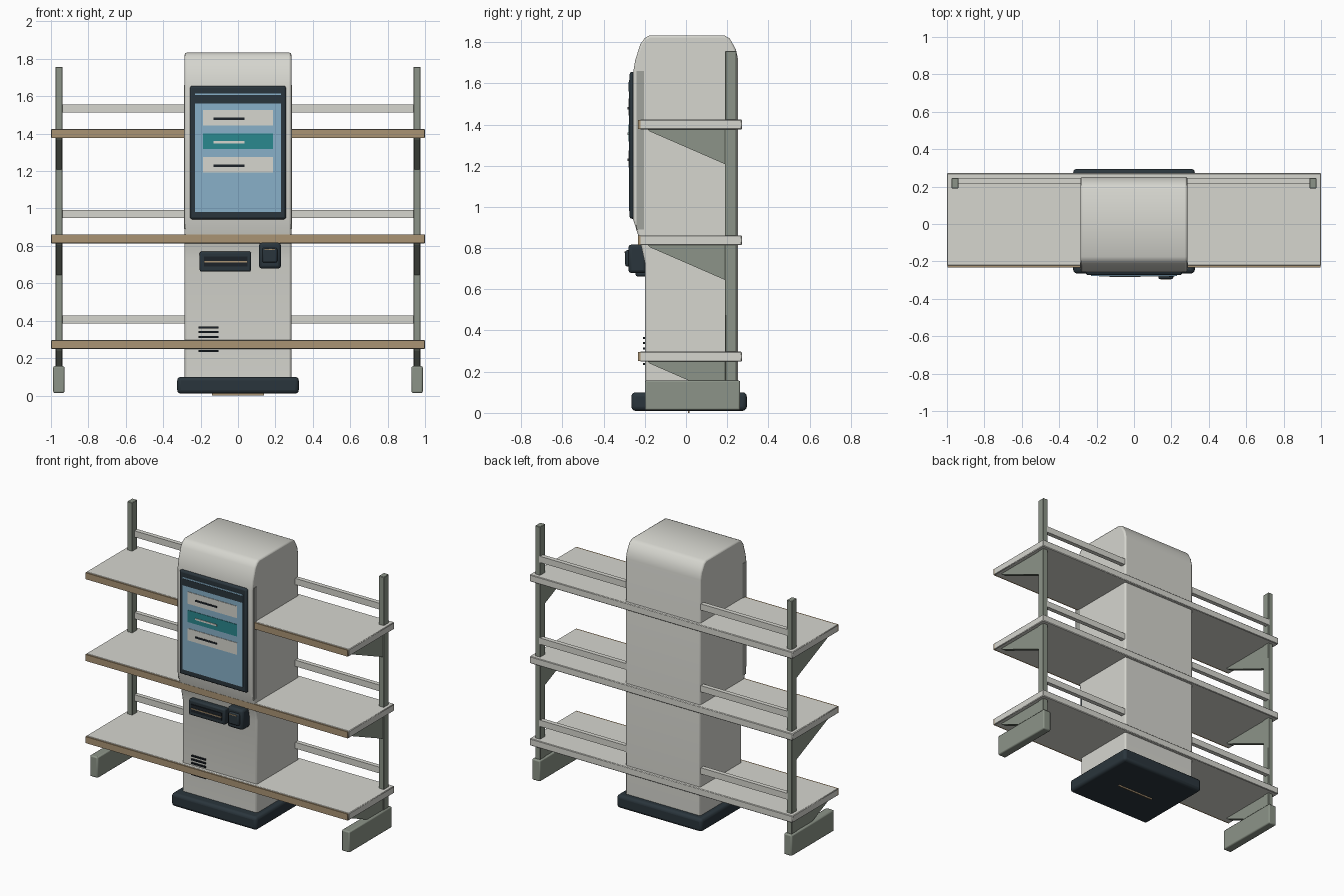
import bpy, bmesh, math

cube = bpy.data.objects.get("Cube")
if cube:
    bpy.data.objects.remove(cube)


def material(name, r, g, b):
    lin = [(c / 255 / 12.92) if c < 11 else ((c / 255 + 0.055) / 1.055) ** 2.4 for c in (r, g, b)]
    m = bpy.data.materials.new(name)
    m.use_nodes = True
    m.diffuse_color = (*lin, 1)
    m.node_tree.nodes["Principled BSDF"].inputs["Base Color"].default_value = (*lin, 1)
    return m


SHELL = material("warm white", 214, 214, 207)
STEEL = material("grey green steel", 140, 148, 136)
SEAM = material("seam grey", 160, 162, 156)
DARK = material("dark slate", 42, 53, 60)
WOOD = material("wood edge", 170, 148, 116)
GLASS = material("screen blue", 136, 176, 200)
TEAL = material("teal", 42, 136, 142)
BLACK = material("near black", 28, 34, 40)


def finish(name, bm, mat, bevel=0, segments=2):
    bmesh.ops.recalc_face_normals(bm, faces=bm.faces)
    mesh = bpy.data.meshes.new(name)
    bm.to_mesh(mesh)
    bm.free()
    mesh.materials.append(mat)
    ob = bpy.data.objects.new(name, mesh)
    bpy.context.collection.objects.link(ob)
    if bevel:
        mod = ob.modifiers.new("bevel", 'BEVEL')
        mod.width, mod.segments = bevel, segments
        mod.limit_method = 'ANGLE'
        mod.angle_limit = math.radians(50)
        bpy.ops.object.select_all(action='DESELECT')
        ob.select_set(True)
        bpy.context.view_layer.objects.active = ob
        bpy.ops.object.shade_smooth_by_angle(angle=math.radians(35))
    return ob


def box(name, x, y, z, mat, bevel=0, segments=2):
    """Box from (low, high) pairs on each axis."""
    bm = bmesh.new()
    bmesh.ops.create_cube(bm, size=1)
    for v in bm.verts:
        v.co = [(a + b) / 2 + c * (b - a) for (a, b), c in zip((x, y, z), v.co)]
    return finish(name, bm, mat, bevel, segments)


def extrude_x(name, profile, x0, x1, mat, bevel=0):
    """Side profile of (y, z) points swept from x0 to x1."""
    bm = bmesh.new()
    face = bm.faces.new([bm.verts.new((x0, y, z)) for y, z in profile])
    ext = bmesh.ops.extrude_face_region(bm, geom=[face])["geom"]
    for v in ext:
        if isinstance(v, bmesh.types.BMVert):
            v.co.x = x1
    return finish(name, bm, mat, bevel)


# Kiosk body and plinth
body = [(-0.2, 0.08), (-0.2, 0.73), (-0.222, 0.83), (-0.257, 0.94), (-0.257, 1.65),
        (-0.247, 1.71), (-0.222, 1.79), (-0.2, 1.82), (-0.175, 1.833), (0.185, 1.833),
        (0.212, 1.818), (0.242, 1.765), (0.252, 1.72), (0.252, 0.08)]
extrude_x("kiosk_body", body, -0.285, 0.285, SHELL, 0.01)
box("plinth", (-0.325, 0.325), (-0.265, 0.295), (0.01, 0.1), DARK, 0.02, 3)
box("plinth_underside_strip", (-0.14, 0.14), (0.01, 0.018), (0, 0.012), WOOD)
for side, s in (("left", 1), ("right", -1)):
    xs = sorted((s * 0.28, s * 0.288))
    box(side + "_side_seam", xs, (-0.24, -0.205), (0.89, 1.66), SEAM)

# Touch screen with header bar and three cards
box("screen_frame", (-0.257, 0.257), (-0.274, -0.24), (0.942, 1.656), DARK, 0.012)
box("screen_glass", (-0.23, 0.23), (-0.277, -0.27), (0.98, 1.616), GLASS)
box("screen_header", (-0.23, 0.23), (-0.279, -0.272), (1.56, 1.606), DARK)
for i, (mat, ink) in enumerate([(SHELL, BLACK), (TEAL, SHELL), (SHELL, BLACK)]):
    z = 1.485 - i * 0.126
    box(f"card_{i + 1}", (-0.187, 0.187), (-0.28, -0.273), (z - 0.041, z + 0.041), mat)
    box(f"card_line_{i + 1}", (-0.13, 0.035), (-0.283, -0.276), (z - 0.011, z + 0.001), ink)

# Receipt printer and card reader
box("printer_housing", (-0.205, 0.07), (-0.245, -0.19), (0.662, 0.77), DARK, 0.01)
box("printer_mouth", (-0.183, 0.05), (-0.25, -0.242), (0.69, 0.742), BLACK)
box("printer_paper_slot", (-0.183, 0.05), (-0.254, -0.247), (0.711, 0.718), WOOD)
box("reader_housing", (0.112, 0.23), (-0.28, -0.19), (0.678, 0.818), DARK, 0.016)
box("reader_face", (0.13, 0.21), (-0.295, -0.27), (0.71, 0.79), DARK, 0.01)
box("reader_slot", (0.142, 0.198), (-0.298, -0.292), (0.777, 0.783), WOOD)

# Vent slots
for i in range(6):
    z = 0.364 - i * 0.0252
    box(f"vent_{i + 1}", (-0.21, -0.103), (-0.209, -0.198), (z - 0.005, z + 0.005), BLACK)

# Shelves, edge strips, back rails and brackets
for level, z in (("bottom", 0.273), ("middle", 0.838), ("top", 1.4)):
    box(level + "_shelf", (-1, 1), (-0.224, 0.272), (z - 0.024, z + 0.024), SHELL, 0.004, 1)
    box(level + "_shelf_edge", (-0.998, 0.998), (-0.233, -0.222), (z - 0.022, z + 0.022), WOOD)
    box(level + "_rail", (-0.945, 0.945), (0.215, 0.245), (z + 0.112, z + 0.155), SHELL)
    bracket = [(-0.185, z - 0.024), (-0.175, z - 0.034), (0.195, z - 0.195), (0.195, z - 0.024)]
    for side, s in (("left", 1), ("right", -1)):
        extrude_x(f"{level}_{side}_bracket", bracket, s * 0.942, s * 0.972, STEEL)

# Uprights and feet
for side, s in (("left", 1), ("right", -1)):
    box(side + "_upright", sorted((s * 0.938, s * 0.976)), (0.19, 0.245), (0.1, 1.757), STEEL, 0.003, 1)
    box(side + "_foot", sorted((s * 0.928, s * 0.988)), (-0.2, 0.263), (0.013, 0.157), STEEL, 0.008)
